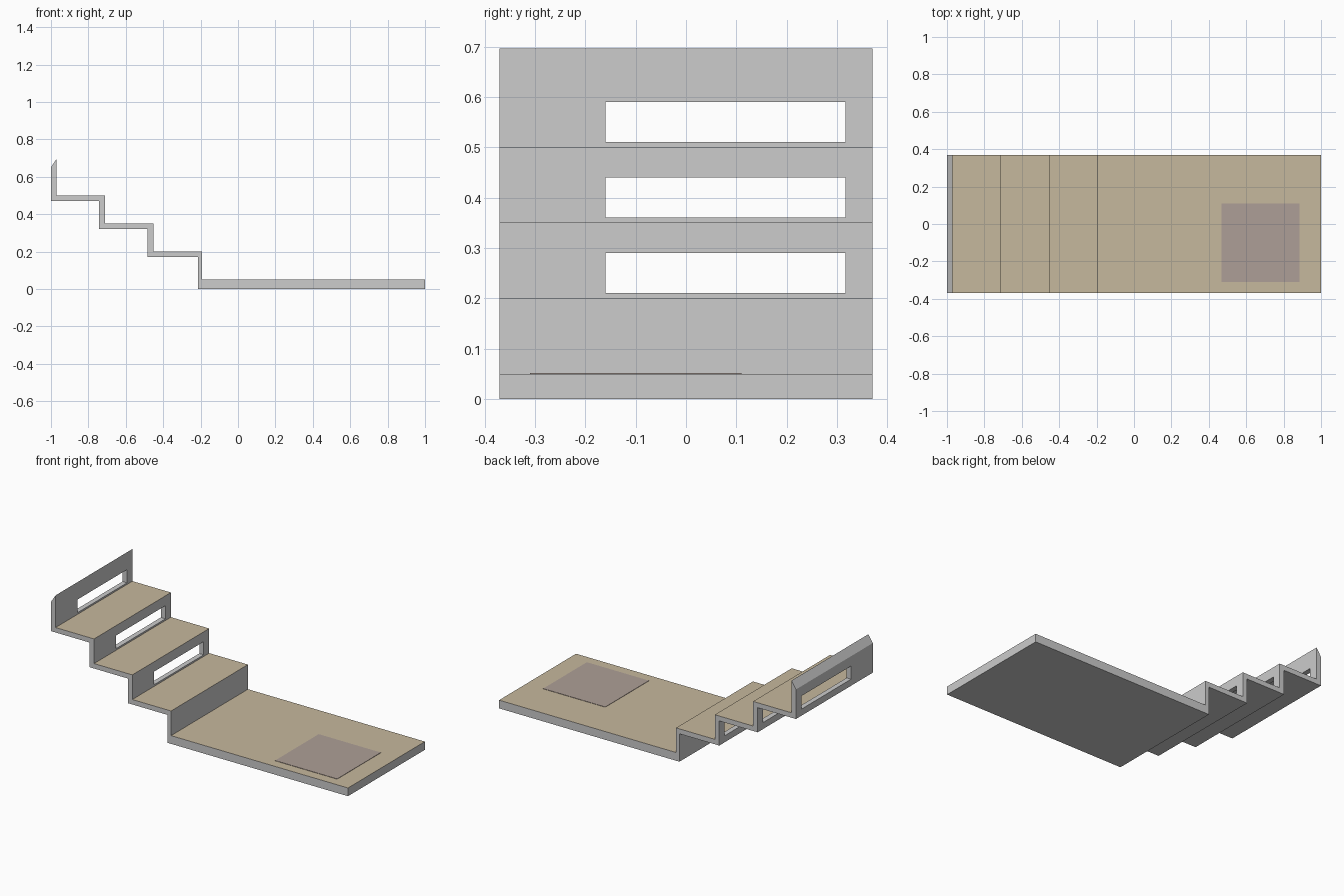
import bpy, bmesh
from mathutils import Matrix

if "Cube" in bpy.data.objects:
    bpy.data.objects.remove(bpy.data.objects["Cube"])


def material(name, rgb):
    m = bpy.data.materials.new(name)
    m.diffuse_color = (*rgb, 1)
    m.use_nodes = True
    m.node_tree.nodes["Principled BSDF"].inputs["Base Color"].default_value = m.diffuse_color
    return m


def make_object(name, bm, mats):
    bmesh.ops.recalc_face_normals(bm, faces=bm.faces)
    mesh = bpy.data.meshes.new(name)
    bm.to_mesh(mesh)
    bm.free()
    for m in mats:
        mesh.materials.append(m)
    obj = bpy.data.objects.new(name, mesh)
    bpy.context.collection.objects.link(obj)
    return obj


def add_box(bm, x0, x1, y0, y1, z0, z1):
    mat = Matrix.Translation(((x0 + x1) / 2, (y0 + y1) / 2, (z0 + z1) / 2)) \
        @ Matrix.Diagonal((x1 - x0, y1 - y0, z1 - z0, 1))
    bmesh.ops.create_cube(bm, size=1, matrix=mat)


grey = material("grey", (0.604, 0.604, 0.604))
tan = material("tan", (0.565, 0.479, 0.337))
mauve = material("mauve", (0.423, 0.347, 0.309))

HALF = 0.37
# Riser faces: (back x, front x), step heights
RISERS = [(-0.215, -0.192), (-0.483, -0.453), (-0.742, -0.711)]
HEIGHTS = [0.20, 0.35, 0.50]
THICK = 0.03

# Folded stair profile: upper outline going up, then lower outline coming down
upper, lower = [(1, 0), (1, 0.05)], []
floor = 0.05
for (back, front), top in zip(RISERS, HEIGHTS):
    upper += [(front, floor), (front, top)]
    lower += [(back, floor - THICK if lower else 0), (back, top - THICK)]
    floor = top
end = [(-0.97, 0.50), (-0.97, 0.696), (-1, 0.65), (-1, 0.47)]
profile = upper + end + lower[::-1]

# Stair body, with tan treads and floor
bm = bmesh.new()
face = bm.faces.new([bm.verts.new((x, -HALF, z)) for x, z in profile])
res = bmesh.ops.extrude_face_region(bm, geom=[face])
bmesh.ops.translate(bm, vec=(0, 2 * HALF, 0),
                    verts=[v for v in res["geom"] if isinstance(v, bmesh.types.BMVert)])
bmesh.ops.recalc_face_normals(bm, faces=bm.faces)
for f in bm.faces:
    f.material_index = 1 if f.normal.z > 0.95 else 0
stairs = make_object("stair_body", bm, [grey, tan])

# Slots through the upper risers and the end panel
bm = bmesh.new()
for x, z in zip((-0.468, -0.727, -0.985), HEIGHTS):
    add_box(bm, x - 0.05, x + 0.05, -0.16, 0.317, z + 0.01, z + 0.09)
cutter = make_object("slot_cutter", bm, [grey])
cutter.hide_render = True
mod = stairs.modifiers.new("slots", "BOOLEAN")
mod.operation = "DIFFERENCE"
mod.solver = "EXACT"
mod.object = cutter
bpy.context.view_layer.objects.active = stairs
bpy.ops.object.modifier_apply(modifier=mod.name)
bpy.data.objects.remove(cutter)

# Thin square mat on the floor
bm = bmesh.new()
add_box(bm, 0.467, 0.885, -0.31, 0.11, 0.048, 0.052)
make_object("floor_mat", bm, [mauve])
